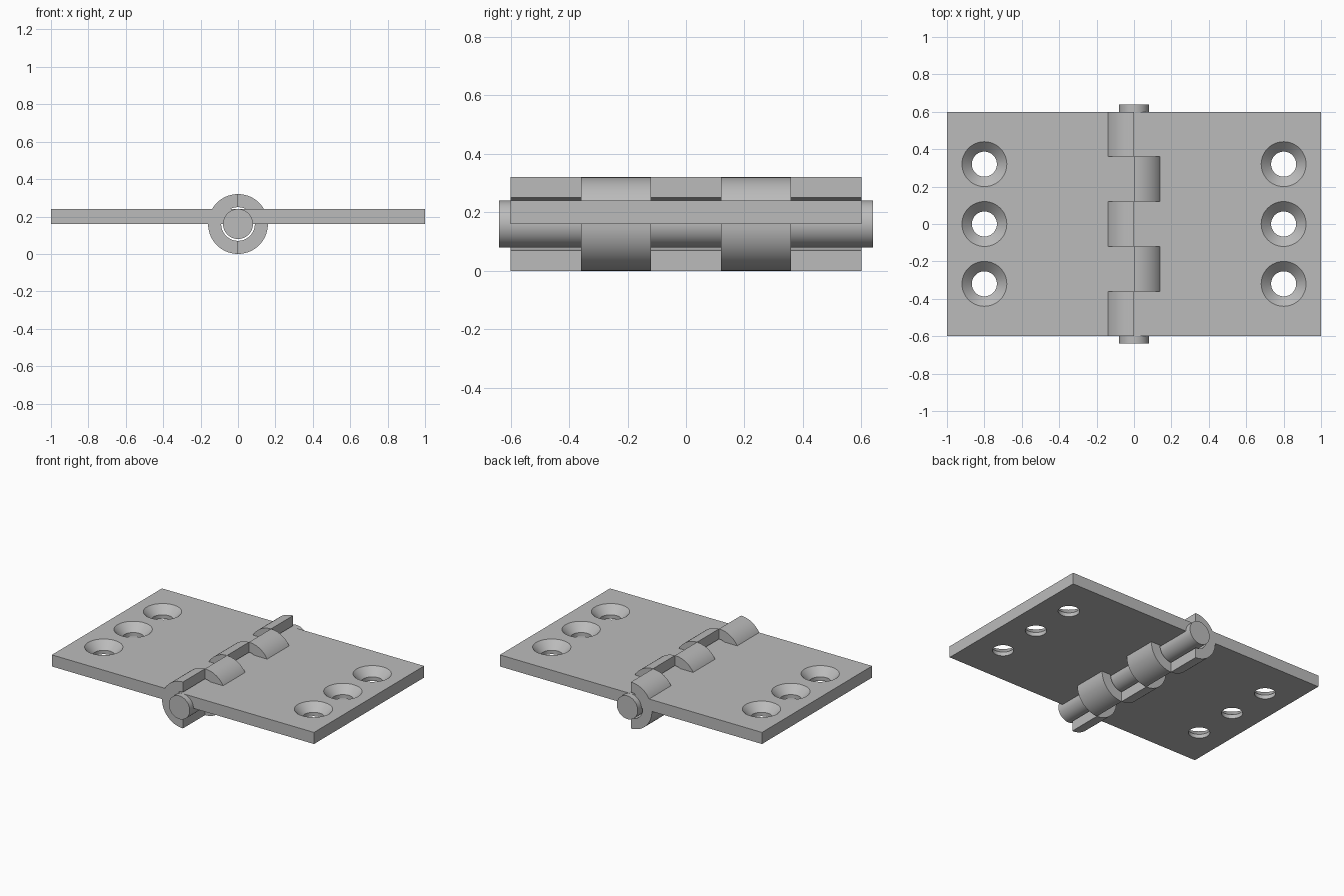
import bpy
import bmesh
from math import pi, sin, cos, radians
from mathutils import Matrix

cube = bpy.data.objects.get("Cube")
if cube:
    bpy.data.objects.remove(cube)

AXIS_Z = 0.16               # height of the pin axis
PIN_R, BORE_R, KNUCKLE_R = 0.08, 0.09, 0.16
PLATE_TOP, HALF_LEN = 0.24, 0.6
STEP = 2 * HALF_LEN / 5     # length of one knuckle

steel = bpy.data.materials.new("grey steel")
steel.use_nodes = True
grey = (0.5, 0.5, 0.5, 1)
steel.diffuse_color = grey
steel.node_tree.nodes["Principled BSDF"].inputs["Base Color"].default_value = grey


def make_object(name, bm):
    bmesh.ops.recalc_face_normals(bm, faces=bm.faces)
    mesh = bpy.data.meshes.new(name)
    bm.to_mesh(mesh)
    bm.free()
    mesh.materials.append(steel)
    obj = bpy.data.objects.new(name, mesh)
    bpy.context.collection.objects.link(obj)
    return obj


def extrude_xz(name, profile, y0, y1):
    """Extrude a closed x-z outline along y."""
    bm = bmesh.new()
    face = bm.faces.new([bm.verts.new((x, y0, z)) for x, z in profile])
    new = bmesh.ops.extrude_face_region(bm, geom=[face])["geom"]
    verts = [v for v in new if isinstance(v, bmesh.types.BMVert)]
    bmesh.ops.translate(bm, verts=verts, vec=(0, y1 - y0, 0))
    return make_object(name, bm)


def arc(radius, start, end, n=32):
    angles = [radians(start + (end - start) * i / n) for i in range(n + 1)]
    return [(radius * cos(a), AXIS_Z + radius * sin(a)) for a in angles]


def countersink(x, y):
    """Stepped round cutter: straight bore below, cone above."""
    bm = bmesh.new()
    rings = []
    for r, z in ((0.067, 0.1), (0.067, 0.187), (0.12, PLATE_TOP), (0.12, 0.3)):
        ring = bmesh.ops.create_circle(bm, segments=48, radius=r,
                                       matrix=Matrix.Translation((x, y, z)))["verts"]
        rings.append(ring)
    for a, b in zip(rings, rings[1:]):
        for i in range(48):
            j = (i + 1) % 48
            bm.faces.new((a[i], a[j], b[j], b[i]))
    bm.faces.new(rings[0])
    bm.faces.new(rings[-1])
    return make_object("hole_cutter", bm)


def apply_boolean(obj, tool, operation):
    mod = obj.modifiers.new("bool", "BOOLEAN")
    mod.operation, mod.solver, mod.object = operation, "EXACT", tool
    bpy.context.view_layer.objects.active = obj
    bpy.ops.object.modifier_apply(modifier=mod.name)
    bpy.data.objects.remove(tool)


def smooth(obj):
    bpy.ops.object.select_all(action="DESELECT")
    obj.select_set(True)
    bpy.context.view_layer.objects.active = obj
    bpy.ops.object.shade_smooth_by_angle(angle=radians(25))


def leaf(name, side, slots):
    # flat plate reaching the hinge centre line
    plate = [(0, AXIS_Z), (side, AXIS_Z), (side, PLATE_TOP), (0, PLATE_TOP)]
    obj = extrude_xz(name, plate, -HALF_LEN, HALF_LEN)
    # half-ring knuckles
    half = arc(KNUCKLE_R, -90, 90) + arc(BORE_R, 90, -90)
    half = [(side * abs(x), z) for x, z in half]
    for s in slots:
        y = -HALF_LEN + s * STEP
        apply_boolean(obj, extrude_xz("knuckle", half, y, y + STEP), "UNION")
    # countersunk screw holes
    for y in (-0.32, 0, 0.32):
        apply_boolean(obj, countersink(side * 0.8, y), "DIFFERENCE")
    smooth(obj)


leaf("right_leaf", -1, (0, 2, 4))
leaf("left_leaf", 1, (1, 3))

# hinge pin
pin = extrude_xz("hinge_pin", arc(PIN_R, 0, 360, 64)[:-1], -0.64, 0.64)
smooth(pin)
